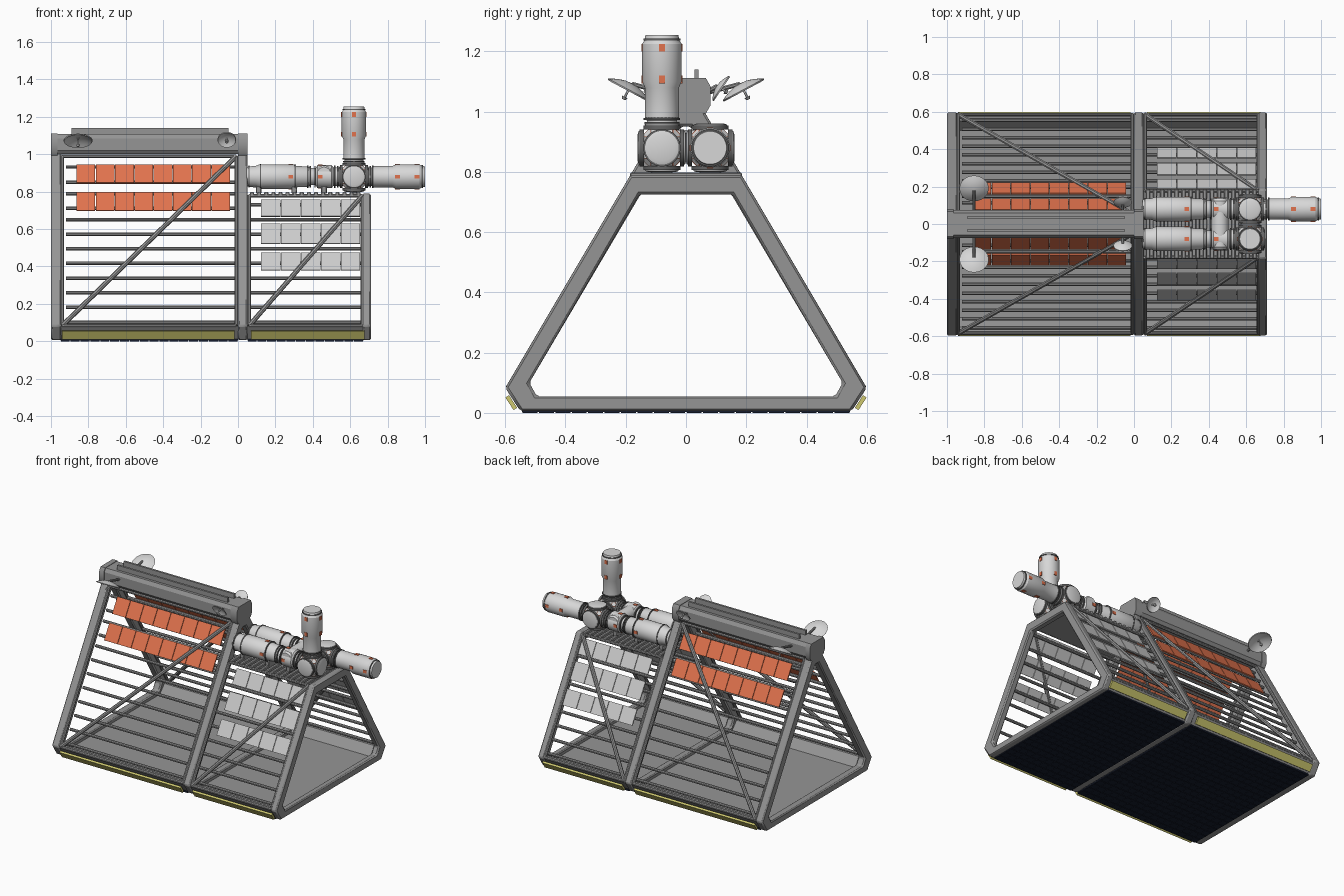
import bpy, bmesh, math
from mathutils import Vector, Matrix

if "Cube" in bpy.data.objects:
    bpy.data.objects.remove(bpy.data.objects["Cube"])


def material(name, rgb):
    m = bpy.data.materials.new(name)
    m.diffuse_color = (*rgb, 1)
    m.use_nodes = True
    m.node_tree.nodes["Principled BSDF"].inputs["Base Color"].default_value = m.diffuse_color
    return m


GRAY = material("frame gray", (0.30, 0.30, 0.30))
DARK = material("dark ring gray", (0.13, 0.13, 0.13))
WHITE = material("module white", (0.68, 0.68, 0.68))
PALE = material("pale panel", (0.60, 0.60, 0.60))
ORANGE = material("orange", (0.75, 0.17, 0.075))
YELLOW = material("yellow", (0.62, 0.58, 0.16))
NAVY = material("navy tile", (0.008, 0.012, 0.026))

ANG = math.atan(1.7)                      # side wall slope
TILT = Matrix.Rotation(ANG, 3, 'X')


def wall(x, z, inward=0.0):
    """Point on the front sloping wall, moved inward along its normal."""
    return Vector((x, -0.60 + (z - 0.083) / 1.7 + inward * math.sin(ANG), z - inward * math.cos(ANG)))


def finish(name, bm, mats, mirror=False, bevel=0):
    bmesh.ops.recalc_face_normals(bm, faces=bm.faces)
    me = bpy.data.meshes.new(name)
    bm.to_mesh(me)
    bm.free()
    ob = bpy.data.objects.new(name, me)
    bpy.context.collection.objects.link(ob)
    for m in mats:
        me.materials.append(m)
    bpy.ops.object.select_all(action='DESELECT')
    ob.select_set(True)
    bpy.context.view_layer.objects.active = ob
    bpy.ops.object.shade_smooth_by_angle(angle=math.radians(32))
    if bevel:
        b = ob.modifiers.new("bevel", 'BEVEL')
        b.width, b.segments, b.limit_method = bevel, 1, 'ANGLE'
    if mirror:
        ob.modifiers.new("mirror", 'MIRROR').use_axis = (False, True, False)
    return ob


def box(bm, c, size, rot=None):
    m = Matrix.Translation(c) @ (rot.to_4x4() if rot else Matrix()) @ Matrix.Diagonal((*size, 1))
    return bmesh.ops.create_cube(bm, size=1, matrix=m)['verts']


def lathe(bm, origin, axis, profile, n=28, mat=0):
    """Revolve (distance, radius) points about an axis, capped at both ends."""
    q = Vector(axis).to_track_quat('Z', 'Y')
    rings = [[bm.verts.new(Vector(origin) + q @ Vector((r * math.cos(a), r * math.sin(a), t)))
              for a in (2 * math.pi * (i + 0.5) / n for i in range(n))] for t, r in profile]
    faces = [bm.faces.new((a[i], a[(i + 1) % n], b[(i + 1) % n], b[i]))
             for a, b in zip(rings, rings[1:]) for i in range(n)]
    faces += [bm.faces.new(rings[0][::-1]), bm.faces.new(rings[-1])]
    for f in faces:
        f.material_index = mat


def tube(bm, a, b, r, n=8):
    a, b = Vector(a), Vector(b)
    lathe(bm, a, b - a, [(0, r), ((b - a).length, r)], n)


def extrude(bm, loop, x0, x1):
    """Solid from a (y, z) outline run along x."""
    a, b = ([bm.verts.new((x, y, z)) for y, z in loop] for x in (x0, x1))
    n = len(loop)
    for i in range(n):
        bm.faces.new((a[i], a[(i + 1) % n], b[(i + 1) % n], b[i]))
    bm.faces.new(a)
    bm.faces.new(b)


# Three open portal frames
def portal(name, x0, x1, top, inner_top):
    half = lambda pts: pts + [(-y, z) for y, z in reversed(pts)]
    outer = half([(-0.55, 0.006), (-0.60, 0.083), (wall(0, top).y, top)])
    inner = half([(-0.495, 0.055), (-0.52, 0.10), inner_top])
    bm = bmesh.new()
    rings = [[bm.verts.new((x, y, z)) for y, z in loop]
             for x, loop in ((x0, outer), (x1, outer), (x1, inner), (x0, inner))]
    for k in range(4):
        a, b = rings[k], rings[(k + 1) % 4]
        for i in range(6):
            bm.faces.new((a[i], a[(i + 1) % 6], b[(i + 1) % 6], b[i]))
    finish(name, bm, [GRAY], bevel=0.008)


portal("left_frame", -1.0, -0.945, 1.03, (-0.018, 0.95))
portal("middle_frame", 0.0, 0.05, 1.03, (-0.018, 0.95))
portal("right_frame", 0.665, 0.71, 0.79, (-0.155, 0.725))

# Ridge beam with twin rails and end collars
bm = bmesh.new()
for s, x0, x1 in ((0, -0.995, 0.04), (0.006, -1.0, -0.965), (0.006, 0.0, 0.05)):
    right = [(0.06 + s, 1.0 - s), (0.075 + s, 1.02), (0.075 + s, 1.085), (0.06 + s, 1.108 + s / 2)]
    extrude(bm, right + [(-y, z) for y, z in reversed(right)], x0, x1)
for y in (-0.035, 0.035):
    box(bm, (-0.47, y, 1.122), (0.84, 0.014, 0.036))
finish("ridge_beam", bm, [GRAY])

# Longitudinal edge beams along the base
bm = bmesh.new()
extrude(bm, [(-0.54, 0.01), (-0.59, 0.078), (-0.575, 0.09), (-0.55, 0.085), (-0.50, 0.03), (-0.50, 0.01)], -0.95, 0.68)
finish("base_edge_beam", bm, [GRAY], mirror=True)

# Yellow light strips on the lower chamfer
bm = bmesh.new()
rot = Matrix.Rotation(math.atan2(0.077, -0.05), 3, 'X')
for x0, x1 in ((-0.94, -0.02), (0.07, 0.675)):
    box(bm, ((x0 + x1) / 2, -0.58, 0.034), (x1 - x0, 0.05, 0.014), rot)
finish("yellow_strip", bm, [YELLOW], mirror=True)

# Floor deck and tiled underside
bm, tiles = bmesh.new(), bmesh.new()
for x0, x1, nx in ((-0.95, 0.0, 18), (0.05, 0.67, 12)):
    c, w = (x0 + x1) / 2, x1 - x0
    box(bm, (c, 0, 0.021), (w, 1.06, 0.018))
    box(tiles, (c, 0, 0.008), (w, 1.09, 0.010))
    for i in range(nx):
        for j in range(20):
            box(tiles, (x0 + w * (i + 0.5) / nx, 1.09 * ((j + 0.5) / 20 - 0.5), 0.002),
                (w / nx - 0.005, 0.0495, 0.004))
finish("floor_deck", bm, [GRAY])
finish("underside_tiles", tiles, [NAVY])

# Wall slats
bm = bmesh.new()
low = [0.118 + 0.0783 * i for i in range(8)]
for z in low + [0.727, 0.805, 0.866, 0.947]:
    tube(bm, wall(-0.92, z, 0.03), wall(0.0, z, 0.03), 0.010)
for z in low + [0.745]:
    tube(bm, wall(0.05, z, 0.03), wall(0.67, z, 0.03), 0.010)
finish("wall_slats", bm, [GRAY], mirror=True)

# Pipe borders and diagonal braces
bm = bmesh.new()
for x0, x1, top in ((-0.94, -0.01, 0.995), (0.06, 0.665, 0.785)):
    c = [wall(x0, 0.09, 0.012), wall(x1, 0.09, 0.012), wall(x1, top, 0.012), wall(x0, top, 0.012)]
    for i in range(4):
        tube(bm, c[i], c[(i + 1) % 4], 0.010)
    tube(bm, c[0], c[2], 0.013)
finish("wall_braces", bm, [GRAY], mirror=True)


# Segmented radiator panels
def panels(name, mat, x0, x1, n, rows):
    bm = bmesh.new()
    w = (x1 - x0) / n
    for lo, hi in rows:
        for i in range(n):
            box(bm, wall(x0 + w * (i + 0.5), (lo + hi) / 2, 0.016),
                (w - 0.003, (hi - lo) / math.sin(ANG), 0.008), TILT)
    finish(name, bm, [mat], mirror=True)


panels("orange_panels", ORANGE, -0.865, -0.04, 8, ((0.855, 0.952), (0.706, 0.805)))
panels("pale_panels", PALE, 0.122, 0.655, 5, ((0.675, 0.765), (0.53, 0.635), (0.388, 0.48)))

# Slatted roof deck with module saddles
bm = bmesh.new()
box(bm, (0.36, 0, 0.775), (0.62, 0.35, 0.012))
for i in range(16):
    box(bm, (0.075 + 0.038 * i, 0, 0.787), (0.022, 0.372, 0.022))
for x in (0.11, 0.30, 0.46, 0.62):
    for y in (-0.08, 0.08):
        box(bm, (x, y, 0.81), (0.03, 0.07, 0.04))
finish("roof_deck", bm, [GRAY], bevel=0.004)


# Orange marker plates around a module
def markers(bm, origin, axis, spots, r):
    q = Vector(axis).to_track_quat('Z', 'Y')
    for t in spots:
        for k in range(4):
            rm = q.to_matrix() @ Matrix.Rotation(k * math.pi / 2, 3, 'Z')
            for v in box(bm, Vector(origin) + rm @ Vector((r, 0, t)), (0.009, 0.020, 0.026), rm):
                for f in v.link_faces:
                    f.material_index = 2


MATS = [WHITE, DARK, ORANGE]

# Outer modules: one along +x, one upright
OUTER = [(0, 0.05), (0.02, 0.05), (0.03, 0.057), (0.13, 0.057), (0.15, 0.066), (0.275, 0.066),
         (0.287, 0.058), (0.305, 0.055)]
for name, o, d in (("outer_module", (0.695, 0.08, 0.88), (1, 0, 0)),
                   ("upright_module", (0.62, -0.08, 0.95), (0, 0, 1))):
    bm = bmesh.new()
    lathe(bm, o, d, OUTER)
    for t, r in ((0.008, 0.058), (0.022, 0.061), (0.286, 0.062)):
        lathe(bm, o, d, [(t, r), (t + 0.007, r)], mat=1)
    markers(bm, o, d, (0.157, 0.262), 0.0635)
    finish(name, bm, MATS)

# Two rows of linked modules and nodes
LONG = [(0, 0.048), (0.012, 0.055), (0.05, 0.058), (0.07, 0.066), (0.25, 0.066), (0.27, 0.057),
        (0.33, 0.055), (0.345, 0.046), (0.37, 0.046), (0.38, 0.062), (0.455, 0.062), (0.465, 0.05), (0.53, 0.05)]
for side, y in (("front", -0.08), ("back", 0.08)):
    bm = bmesh.new()
    o, d = (0.045, y, 0.88), (1, 0, 0)
    lathe(bm, o, d, LONG)
    for t, r in ((0.01, 0.059), (0.072, 0.069), (0.256, 0.068), (0.325, 0.060), (0.338, 0.057),
                 (0.363, 0.057), (0.468, 0.060), (0.485, 0.057), (0.50, 0.060)):
        lathe(bm, o, d, [(t, r), (t + 0.007, r)], mat=1)
    markers(bm, o, d, (0.237,), 0.0635)
    markers(bm, o, d, (0.395,), 0.0595)
    finish(side + "_module_row", bm, MATS)

    # Chamfered cube node with orange-rimmed corners and six ports
    bm = bmesh.new()
    c = Vector((0.62, y, 0.88))
    box(bm, c, (0.14, 0.14, 0.14))
    bmesh.ops.bevel(bm, geom=bm.edges[:], offset=0.034, segments=1, affect='EDGES')
    tris = [f for f in bm.faces if len(f.verts) == 3]
    for f in bmesh.ops.inset_individual(bm, faces=tris, thickness=0.005)['faces']:
        f.material_index = 2
    for ax in range(3):
        for s in (-1, 1):
            v = Vector((0, 0, 0))
            v[ax] = s
            lathe(bm, c, v, [(0.06, 0.062), (0.074, 0.062)], 24, 1)
            lathe(bm, c, v, [(0.06, 0.056), (0.077, 0.056), (0.081, 0.044)], 24, 0)
    finish(side + "_node", bm, MATS)

# Cross tube joining the two rows
bm = bmesh.new()
lathe(bm, (0.46, -0.135, 0.895), (0, 1, 0), [(0, 0.036), (0.012, 0.045), (0.258, 0.045), (0.27, 0.036)])
finish("cross_tube", bm, MATS)


# Dish antennas, hollow side facing down and outward
def dish(name, c, face, r, root):
    bm = bmesh.new()
    c, face = Vector(c), Vector(face).normalized()
    k = 0.3 * r
    bowl = [(-k * (1 - f * f), r * f) for f in (0.02, 0.3, 0.55, 0.8, 1.0)]
    inside = [(t + 0.005, q * 0.96) for t, q in reversed(bowl)]
    lathe(bm, c, face, bowl + inside)
    tip = c + face * r * 0.35
    tube(bm, c - face * k, tip, 0.004, 6)
    lathe(bm, tip, face, [(0, 0.010), (0.010, 0.006)], 10, 1)
    n = len(bm.faces)
    tube(bm, c - face * (k - 0.002), root, 0.008)
    bm.faces.ensure_lookup_table()
    for f in bm.faces[n:]:
        f.material_index = 1
    finish(name, bm, [WHITE, GRAY], mirror=True)


dish("large_dish", (-0.855, -0.19, 1.073), (0, -0.47, -0.88), 0.078, (-0.855, -0.06, 1.06))
dish("small_dish", (-0.06, -0.115, 1.078), (0, -0.83, -0.56), 0.05, (-0.06, -0.06, 1.06))
